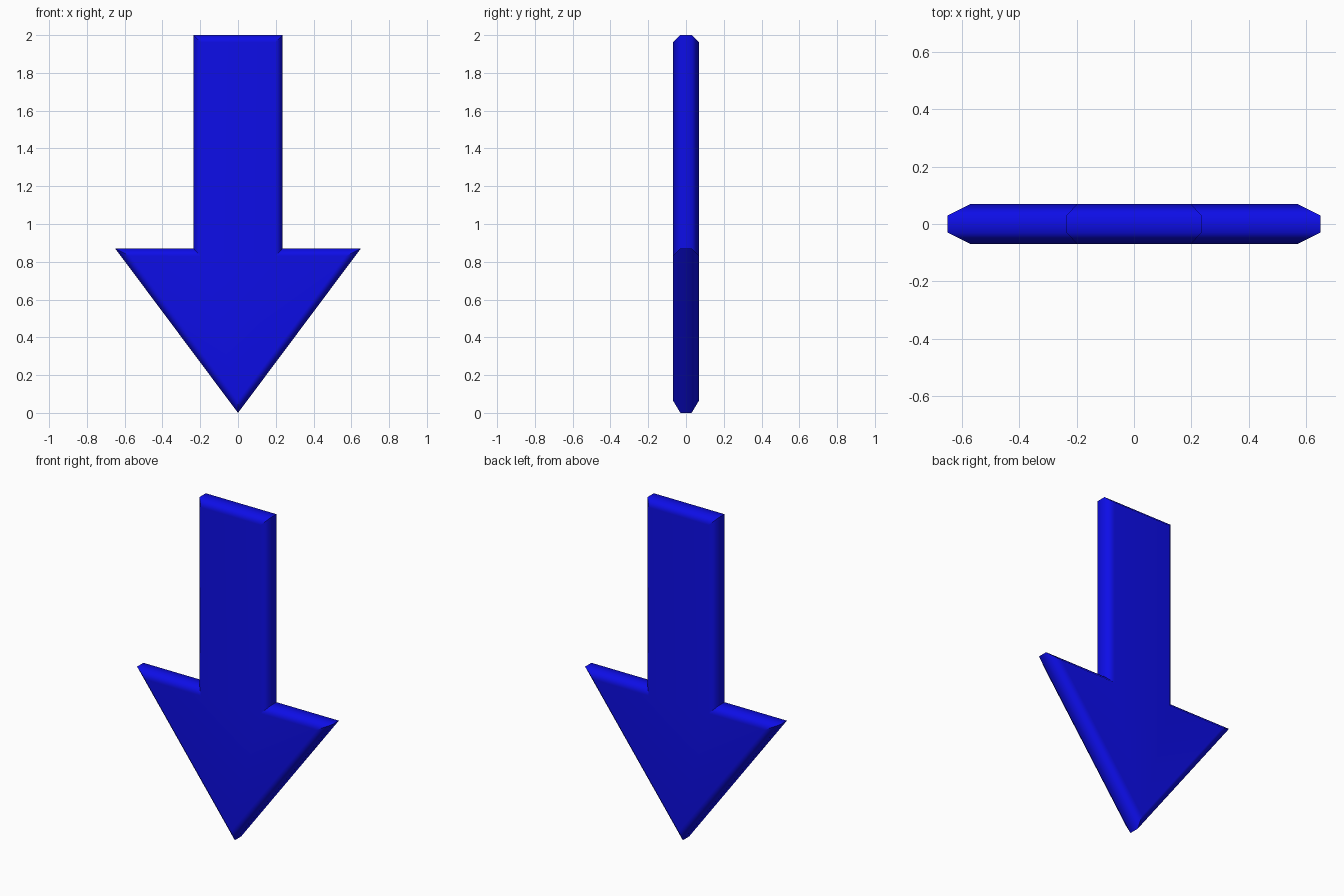
import bpy, bmesh, math

if "Cube" in bpy.data.objects:
    bpy.data.objects.remove(bpy.data.objects["Cube"])

# Right half outlines (x, z), tip to top: outer rim and chamfered face
RIM = [(0.65, 0.87), (0.235, 0.87), (0.235, 2.0)]
FACE = [(0.57, 0.83), (0.198, 0.83), (0.198, 1.962)]


def outline(half, tip_z):
    """Close a half outline by mirroring it across x = 0."""
    return [(0, tip_z)] + half + [(-x, z) for x, z in reversed(half)]


# Arrow body: four loops from front to back, bridged and capped
bm = bmesh.new()
layers = [(FACE, 0.067, -0.07), (RIM, 0.0, -0.03), (RIM, 0.0, 0.03), (FACE, 0.067, 0.07)]
loops = [[bm.verts.new((x, y, z)) for x, z in outline(half, tip)] for half, tip, y in layers]
for a, b in zip(loops, loops[1:]):
    for i in range(len(a)):
        j = (i + 1) % len(a)
        bm.faces.new((a[i], b[i], b[j], a[j]))
bm.faces.new(loops[0])
bm.faces.new(loops[-1])
bmesh.ops.recalc_face_normals(bm, faces=bm.faces)
mesh = bpy.data.meshes.new("down_arrow")
bm.to_mesh(mesh)
bm.free()
arrow = bpy.data.objects.new("down_arrow", mesh)
bpy.context.collection.objects.link(arrow)

# Blue colour
blue = bpy.data.materials.new("blue")
blue.diffuse_color = (0.004, 0.004, 0.8, 1)
blue.use_nodes = True
blue.node_tree.nodes["Principled BSDF"].inputs["Base Color"].default_value = blue.diffuse_color
mesh.materials.append(blue)

# Soft chamfers, flat front and back, crisp corners
bpy.context.view_layer.objects.active = arrow
arrow.select_set(True)
bpy.ops.object.shade_smooth_by_angle(angle=math.radians(55))
weighted = arrow.modifiers.new("weighted_normals", 'WEIGHTED_NORMAL')
weighted.keep_sharp = True
